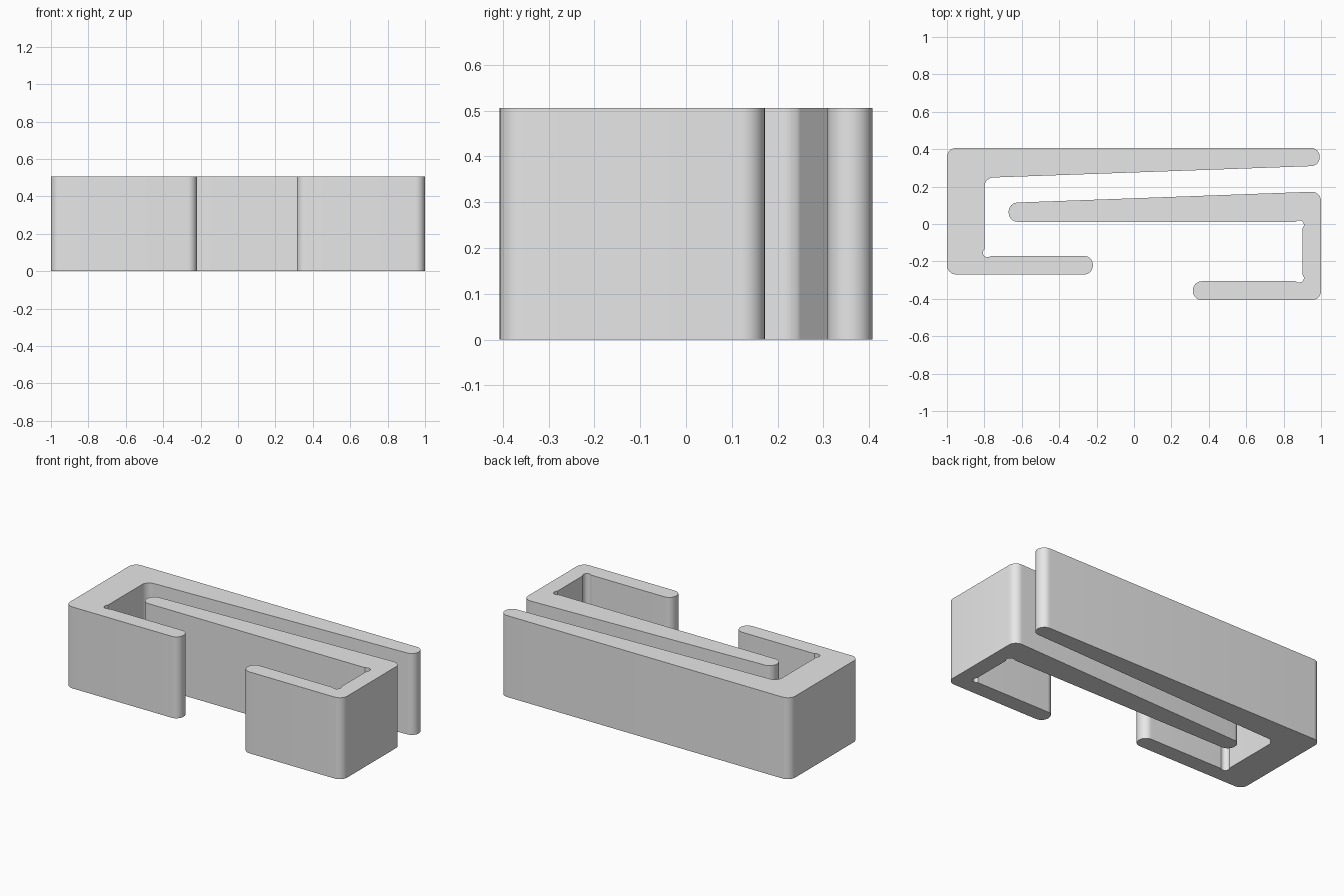
import bpy, bmesh, math
from mathutils import Vector, Matrix

cube = bpy.data.objects.get("Cube")
if cube:
    bpy.data.objects.remove(cube, do_unlink=True)

HEIGHT = 0.506
ROUND = (0.05, 0)         # plain rounded corner: radius, overshoot
TIP = (0.048, 0)          # nearly full round at the end of an arm
RELIEF = (0.025, 0.008)   # inside corner with a small round relief
STEPS = 10

grey = bpy.data.materials.new("plain grey")
grey.use_nodes = True
grey.diffuse_color = (0.8, 0.8, 0.8, 1)
grey.node_tree.nodes["Principled BSDF"].inputs["Base Color"].default_value = grey.diffuse_color


def corner_arc(before, corner, after, radius, overshoot):
    """Points of the arc that replaces a corner; overshoot cuts it past the edges."""
    a = (before - corner).normalized()
    b = (after - corner).normalized()
    half = a.angle(b) / 2
    centre = corner + (a + b).normalized() * (radius - overshoot) / math.sin(half)
    turn = 1 if a.x * b.y - a.y * b.x < 0 else -1
    extra = math.acos((radius - overshoot) / radius)
    sweep = math.pi - 2 * half + 2 * extra
    # direction from the centre square onto the first edge
    foot = corner + a * (centre - corner).dot(a)
    start = (foot - centre).normalized() * radius
    for i in range(STEPS + 1):
        yield centre + Matrix.Rotation(turn * (sweep * i / STEPS - extra), 2) @ start


def extruded_hook(name, corners):
    """Round the corners of a profile and extrude it upwards."""
    pts = [Vector((x, y)) for x, y, _ in corners]
    outline = []
    for i, (_, _, style) in enumerate(corners):
        outline += corner_arc(pts[i - 1], pts[i], pts[(i + 1) % len(pts)], *style)
    bm = bmesh.new()
    base = bm.faces.new([bm.verts.new((p.x, p.y, 0)) for p in outline])
    top = bmesh.ops.extrude_face_region(bm, geom=[base], use_keep_orig=True)["geom"]
    verts = [v for v in top if isinstance(v, bmesh.types.BMVert)]
    bmesh.ops.translate(bm, verts=verts, vec=(0, 0, HEIGHT))
    bmesh.ops.recalc_face_normals(bm, faces=bm.faces)
    mesh = bpy.data.meshes.new(name)
    bm.to_mesh(mesh)
    bm.free()
    mesh.shade_smooth()
    mesh.set_sharp_from_angle(angle=math.radians(35))
    mesh.materials.append(grey)
    obj = bpy.data.objects.new(name, mesh)
    bpy.context.collection.objects.link(obj)
    return obj


# Outer hook: long tapered back arm, end wall and short front lip
extruded_hook("outer_hook", [
    (-1.0, -0.27, ROUND), (-0.22, -0.27, TIP), (-0.22, -0.17, TIP),
    (-0.8, -0.17, RELIEF), (-0.8, 0.247, ROUND),
    (0.993, 0.311, TIP), (0.993, 0.407, TIP), (-1.0, 0.407, ROUND)])

# Inner hook: tapered tongue, end wall and short front lip
extruded_hook("inner_hook", [
    (1.0, -0.407, ROUND), (1.0, 0.174, ROUND),
    (-0.67, 0.113, TIP), (-0.67, 0.012, TIP),
    (0.9, 0.012, RELIEF), (0.9, -0.306, RELIEF),
    (0.315, -0.306, TIP), (0.315, -0.407, TIP)])
